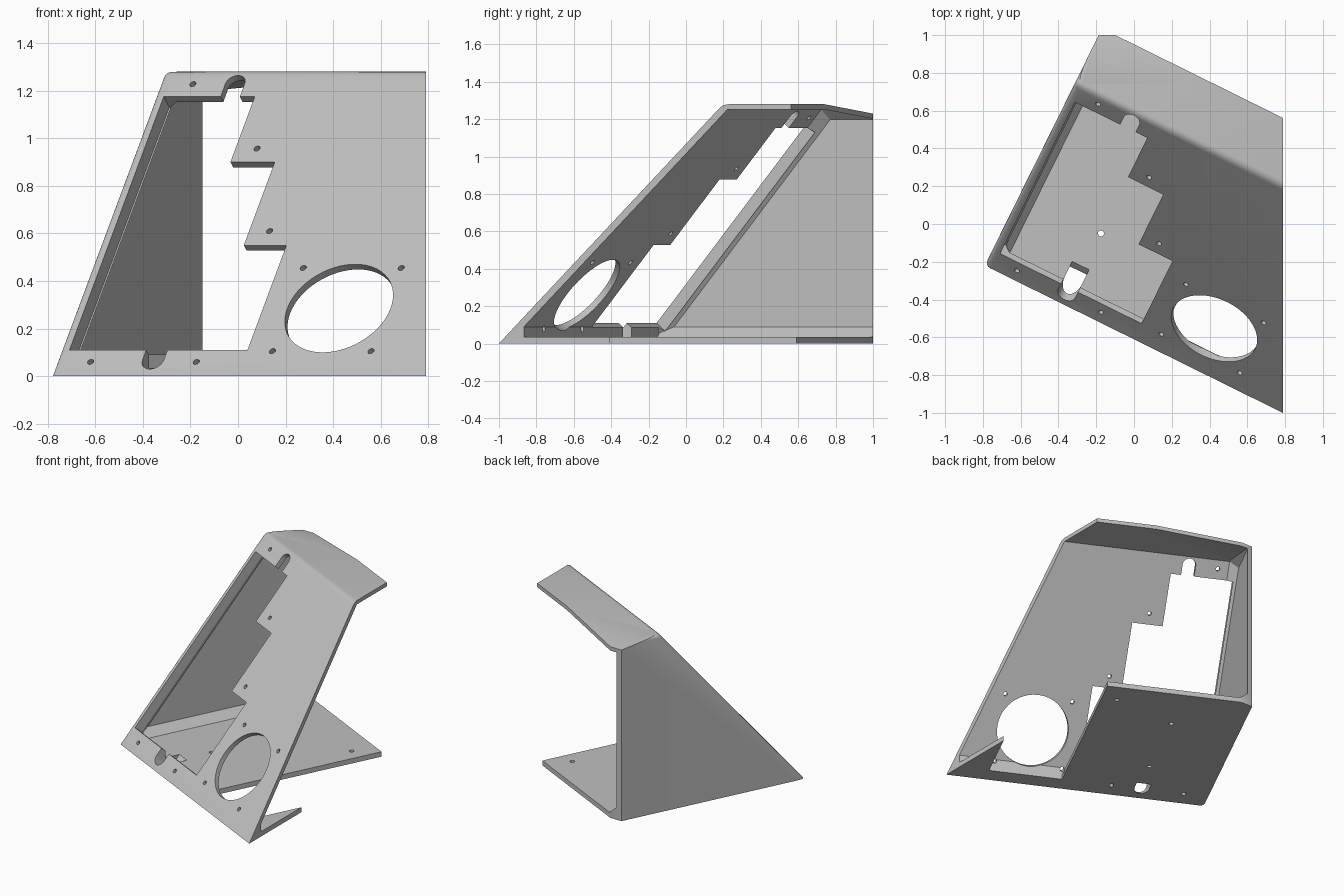
import bpy, bmesh, math
from mathutils import Matrix, Vector

cube = bpy.data.objects.get("Cube")
if cube:
    bpy.data.objects.remove(cube, do_unlink=True)

# Housing frame: u runs along the front edge, v runs to the back, turned about z
HEIGHT, RUN, ROOF, FLOOR, SKIN = 1.28, 1.075, 0.028, 0.035, 0.034
SLOPE = math.atan2(HEIGHT, RUN)
PLACE = Matrix.Translation((-0.79, -0.22, 0)) @ Matrix.Rotation(math.radians(-26.3), 4, 'Z')
PANEL = PLACE @ Matrix.Rotation(SLOPE, 4, 'X')
SIDE = Matrix(((0, 0, 1, 0), (1, 0, 0, 0), (0, 1, 0, 0), (0, 0, 0, 1)))

grey = bpy.data.materials.new("light grey")
grey.use_nodes = True
grey.diffuse_color = (0.53, 0.53, 0.53, 1)
grey.node_tree.nodes["Principled BSDF"].inputs["Base Color"].default_value = (0.53, 0.53, 0.53, 1)


def prism(bm, outline, low, high, matrix):
    """Closed prism over a counterclockwise outline, along the third axis of matrix."""
    bottom = [bm.verts.new(matrix @ Vector((a, b, low))) for a, b in outline]
    top = [bm.verts.new(matrix @ Vector((a, b, high))) for a, b in outline]
    bm.faces.new(bottom[::-1])
    bm.faces.new(top)
    for i in range(len(outline)):
        bm.faces.new((bottom[i - 1], bottom[i], top[i], top[i - 1]))
    bm.normal_update()


def crop(bm, point, normal):
    """Cut a convex solid by a plane, drop the outer side and close it."""
    bmesh.ops.bisect_plane(bm, geom=bm.verts[:] + bm.edges[:] + bm.faces[:], dist=1e-5,
                           plane_co=Vector(point), plane_no=Vector(normal).normalized(),
                           clear_outer=True)
    bmesh.ops.edgeloop_fill(bm, edges=[e for e in bm.edges if e.is_boundary])
    bm.normal_update()
    bmesh.ops.recalc_face_normals(bm, faces=bm.faces[:])


def finish(bm, name):
    mesh = bpy.data.meshes.new(name)
    bm.to_mesh(mesh)
    bm.free()
    mesh.materials.append(grey)
    obj = bpy.data.objects.new(name, mesh)
    bpy.context.collection.objects.link(obj)
    return obj


def circle(cu, cs, r, n=24):
    return [(cu + r * math.cos(2 * math.pi * i / n), cs + r * math.sin(2 * math.pi * i / n))
            for i in range(n)]


def slot(cu, cs, r, length, side):
    """Round-ended slot; side is +1 when the round end points up the panel."""
    arc = [(cu + side * r * math.cos(math.pi * i / 12), cs + side * r * math.sin(math.pi * i / 12))
           for i in range(13)]
    return arc + [(cu - side * r, cs - side * length), (cu + side * r, cs - side * length)]


def on_panel(x, z):
    """Panel coordinates of a front-facing position."""
    return (x + 0.79 - 0.443 * z * RUN / HEIGHT) / 0.897, z / math.sin(SLOPE)


def cut(target, cutter):
    """Subtract the cutter, using the first solver that gives a changed, filled mesh."""
    before = len(target.data.vertices)
    mod = target.modifiers.new(cutter.name, 'BOOLEAN')
    mod.operation, mod.object = 'DIFFERENCE', cutter
    for solver in ('EXACT', 'MANIFOLD', 'FLOAT'):
        mod.solver = solver
        bpy.context.view_layer.update()
        result = target.evaluated_get(bpy.context.evaluated_depsgraph_get())
        if len(result.data.vertices) not in (0, before):
            break
    bpy.ops.object.modifier_apply(modifier=mod.name)
    bpy.data.objects.remove(cutter, do_unlink=True)


# Outer housing: sloped front, flat roof, rounded outer corners
bm = bmesh.new()
prism(bm, [(0, 0), (1.4, 0), (1.4, HEIGHT), (RUN, HEIGHT)], 0, 2.2, SIDE)
rounded = []
for e in bm.edges:
    a, b = (v.co for v in e.verts)
    left = abs(a.x) < 1e-4 and abs(b.x) < 1e-4
    back = a.y > 1.3 and b.y > 1.3
    ridge = all(abs(p.y - RUN) < 1e-4 for p in (a, b))
    if ridge or (left and not back and max(a.z, b.z) > 1):
        rounded.append(e)
bmesh.ops.bevel(bm, geom=rounded, offset=0.028, segments=4, profile=0.5, affect='EDGES')
bmesh.ops.transform(bm, matrix=PLACE, verts=bm.verts[:])
FALL = (0, 0.19, 0.98)
crop(bm, (0, 0.74, HEIGHT), FALL)
crop(bm, (0, 1, 0), (0, 1, 0))
crop(bm, (0.79, 0, 0), (1, 0, 0))
housing = finish(bm, "housing")

# Inner cavity, open to the back and right, chamfered along the left wall
bm = bmesh.new()
shift = SKIN / math.sin(SLOPE)
lip, top = 0.12, HEIGHT - ROOF
prism(bm, [(lip, FLOOR), (3, FLOOR), (3, top), (top * RUN / HEIGHT + shift, top),
           (lip, (lip - shift) * HEIGHT / RUN)], SKIN, 3, SIDE)
inset = SKIN + 0.055
crop(bm, (inset, 0, FLOOR), (-1, 0, -1))
crop(bm, (inset, 0, top), (-1, 0, 1))
crop(bm, (inset, shift, 0), (-1, -math.sin(SLOPE), math.cos(SLOPE)))
bmesh.ops.transform(bm, matrix=PLACE, verts=bm.verts[:])
crop(bm, (0, 0.74, top), FALL)
cavity = finish(bm, "cavity_cutter")

# Stepped window in the front panel
bm = bmesh.new()
steps = [(0.045, 0.11), (0.88, 0.11), (0.88, 0.55), (0.68, 0.55), (0.68, 0.9),
         (0.472, 0.9), (0.472, 1.175), (0.045, 1.175)]
prism(bm, [(u, z / math.sin(SLOPE)) for u, z in steps], -0.07, 0.1, PANEL)
window = finish(bm, "window_cutter")

# Round speaker opening and screw holes in the panel
bm = bmesh.new()
prism(bm, circle(*on_panel(0.425, 0.285), 0.242, 64), -0.08, 0.1, PANEL)
for x, z in [(-0.19, 1.228), (0.08, 0.957), (0.133, 0.61), (-0.62, 0.06), (-0.175, 0.06),
             (0.145, 0.105), (0.275, 0.455), (0.687, 0.455), (0.56, 0.105)]:
    prism(bm, circle(*on_panel(x, z), 0.014, 16), -0.12, 0.1, PANEL)
openings = finish(bm, "panel_hole_cutter")

# Round-ended slots above and below the window
bm = bmesh.new()
prism(bm, slot(0.357, 1.23 / math.sin(SLOPE), 0.045, 0.1, 1), -0.07, 0.1, PANEL)
prism(bm, slot(0.455, 0.068 / math.sin(SLOPE), 0.05, 0.1, -1), -0.15, 0.1, PANEL)
slots = finish(bm, "slot_cutter")

# Floor bay under the speaker and floor screw holes
bm = bmesh.new()
prism(bm, [(1.0, lip + 0.002), (1.5, lip + 0.002), (1.5, 3), (1.0, 3)], -0.1, 0.07, PLACE)
for x, y in [(-0.175, -0.05), (0.08, 0.48), (0.56, 0.49)]:
    prism(bm, circle(x, y, 0.016, 16), -0.1, 0.1, Matrix.Identity(4))
floor_cuts = finish(bm, "floor_cutter")

# Cut the housing
bpy.ops.object.select_all(action='DESELECT')
bpy.context.view_layer.objects.active = housing
housing.select_set(True)
for cutter in (cavity, window, openings, slots, floor_cuts):
    cut(housing, cutter)
bpy.ops.object.shade_smooth_by_angle(angle=math.radians(30))
